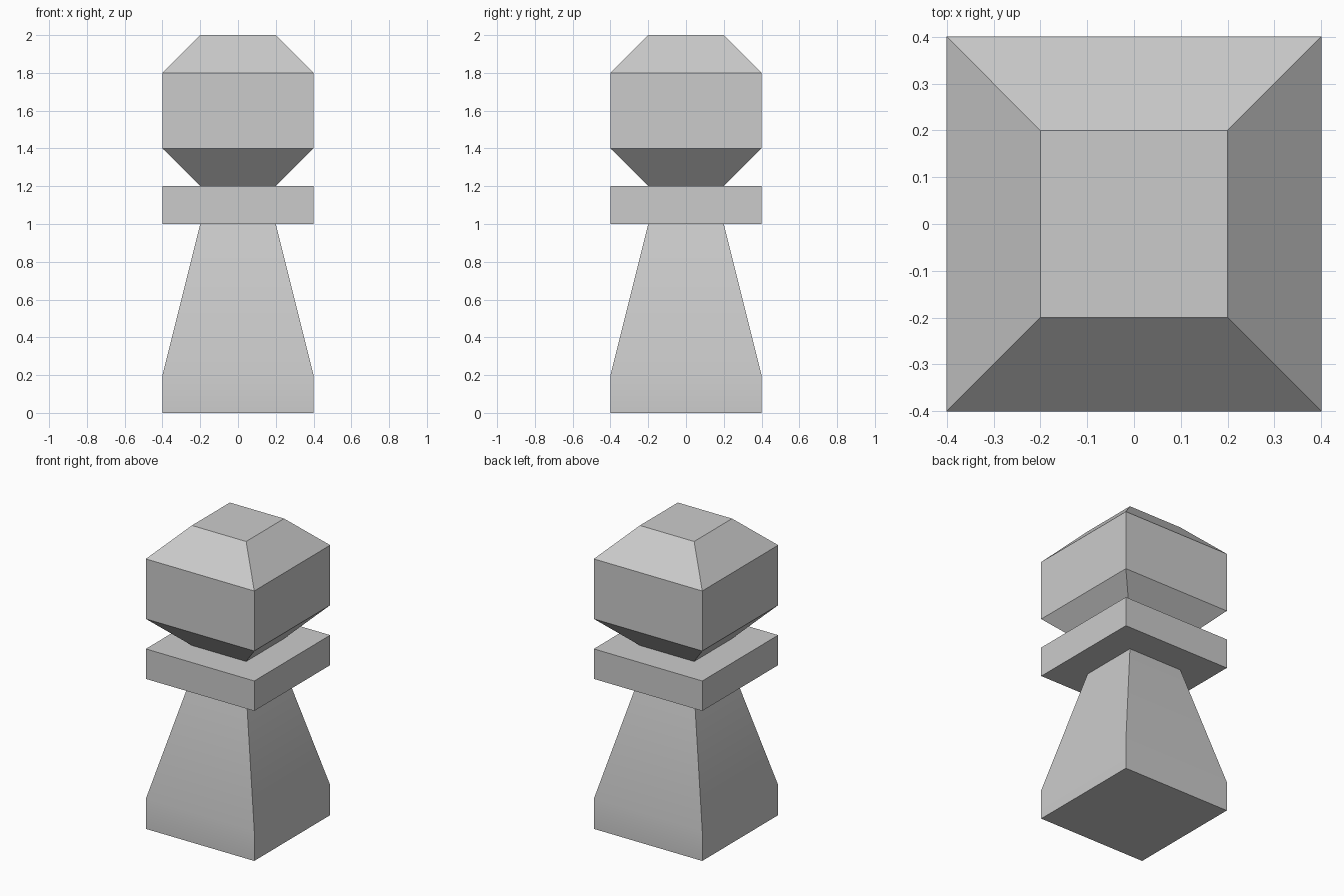
import bpy
import bmesh
import math

cube = bpy.data.objects.get("Cube")
if cube:
    bpy.data.objects.remove(cube, do_unlink=True)

WIDE, NARROW = 0.4, 0.2   # half widths shared by all parts

# Single stone grey
grey = bpy.data.materials.new("light_grey")
grey.use_nodes = True
colour = (0.6, 0.6, 0.6, 1)
grey.diffuse_color = colour
grey.node_tree.nodes["Principled BSDF"].inputs["Base Color"].default_value = colour


def square_stack(name, profile):
    """Closed square solid through (half width, height) levels."""
    bm = bmesh.new()
    rings = [[bm.verts.new((sx * w, sy * w, z))
              for sx, sy in ((-1, -1), (1, -1), (1, 1), (-1, 1))]
             for w, z in profile]
    for low, high in zip(rings, rings[1:]):
        for i in range(4):
            j = (i + 1) % 4
            bm.faces.new((low[i], low[j], high[j], high[i]))
    bm.faces.new(rings[0][::-1])
    bm.faces.new(rings[-1])
    mesh = bpy.data.meshes.new(name)
    bm.to_mesh(mesh)
    bm.free()
    mesh.materials.append(grey)
    obj = bpy.data.objects.new(name, mesh)
    bpy.context.collection.objects.link(obj)
    return obj


# Tapered body, softly shaded where the taper meets the foot
body = square_stack("tapered_body", [(WIDE, 0), (WIDE, 0.2), (NARROW, 1.0)])
# Flat collar
collar = square_stack("collar", [(WIDE, 1.0), (WIDE, 1.2)])
# Chamfered head
head = square_stack("head", [(NARROW, 1.2), (WIDE, 1.4), (WIDE, 1.8), (NARROW, 2.0)])

bpy.ops.object.select_all(action="DESELECT")
body.select_set(True)
bpy.context.view_layer.objects.active = body
bpy.ops.object.shade_smooth_by_angle(angle=math.radians(30))
